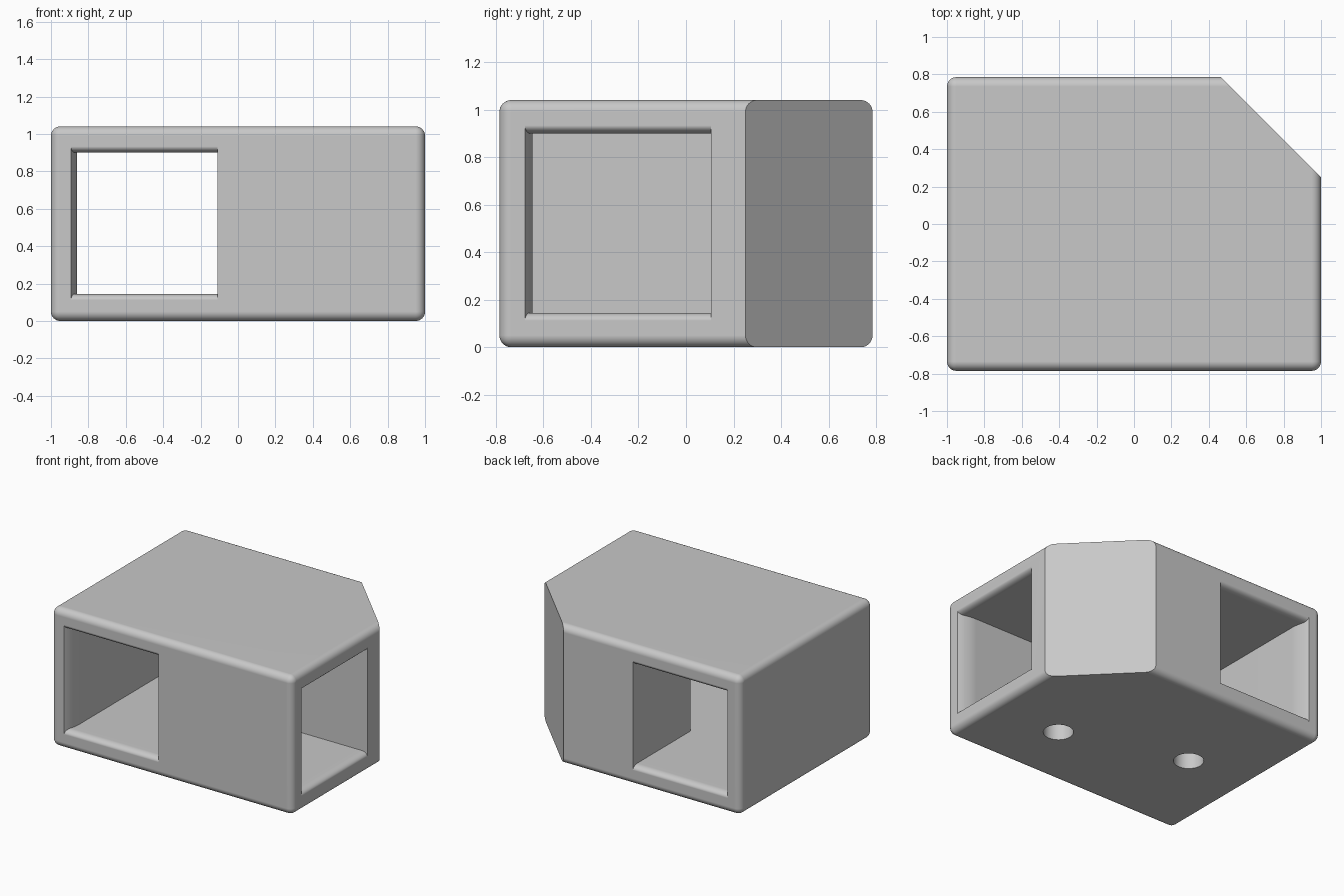
import bpy
import bmesh
import math
from mathutils import Vector

cube = bpy.data.objects.get("Cube")
if cube:
    bpy.data.objects.remove(cube, do_unlink=True)

W, D, H = 2.0, 1.57, 1.04          # outer size
FLOOR, CEILING = 0.145, 0.9        # inside heights
LIP, LIP_DEPTH = 0.033, 0.05       # rounded sill and lintel
FLARE, FLARE_DEPTH = 0.033, 0.14   # shallow flare of the outer jamb

grey = bpy.data.materials.new("plain grey")
grey.use_nodes = True
colour = (0.58, 0.58, 0.58, 1)
grey.diffuse_color = colour
grey.node_tree.nodes["Principled BSDF"].inputs["Base Color"].default_value = colour


def make_object(name, bm):
    bmesh.ops.recalc_face_normals(bm, faces=bm.faces)
    mesh = bpy.data.meshes.new(name)
    bm.to_mesh(mesh)
    bm.free()
    mesh.materials.append(grey)
    obj = bpy.data.objects.new(name, mesh)
    bpy.context.collection.objects.link(obj)
    return obj


def lip_profile():
    """Depth, jamb widening and sill widening from the mouth inwards."""
    depths = [LIP_DEPTH * (1 - math.cos(math.radians(a))) for a in range(0, 91, 10)]
    depths += [0.08, 0.11, FLARE_DEPTH]
    for d in depths:
        t = max(0, 1 - d / LIP_DEPTH)
        yield (d, FLARE * (1 - d / FLARE_DEPTH) ** 2,
               LIP * (1 - math.sqrt(max(0, 1 - t * t))))


def passage(name, low, high, sections, to_point):
    """Loft a rectangular passage through (position, jamb, lip) sections."""
    bm = bmesh.new()
    rings = []
    for pos, jamb, lip in sections:
        corners = [(low - jamb, FLOOR - lip), (high, FLOOR - lip),
                   (high, CEILING + lip), (low - jamb, CEILING + lip)]
        rings.append([bm.verts.new(to_point(pos, s, z)) for s, z in corners])
    for a, b in zip(rings, rings[1:]):
        for i in range(4):
            j = (i + 1) % 4
            bm.faces.new((a[i], a[j], b[j], b[i]))
    bm.faces.new(rings[0])
    bm.faces.new(rings[-1])
    return make_object(name, bm)


# Rounded block with one corner sliced off
bm = bmesh.new()
bmesh.ops.create_cube(bm, size=1)
for v in bm.verts:
    v.co = Vector((v.co.x * W, v.co.y * D, (v.co.z + 0.5) * H))
bmesh.ops.bevel(bm, geom=bm.edges[:], offset=0.05, segments=8, profile=0.5,
                affect='EDGES')
cut = bmesh.ops.bisect_plane(bm, geom=bm.verts[:] + bm.edges[:] + bm.faces[:],
                             plane_co=(1, 0.25, 0), plane_no=(1, 1, 0),
                             clear_outer=True)
rim = [e for e in cut["geom_cut"] if isinstance(e, bmesh.types.BMEdge)]
bmesh.ops.holes_fill(bm, edges=rim)
body = make_object("hollow_block", bm)

# Passage from front to back, flared at both mouths
lip = list(lip_profile())
front = [(-D / 2 + d, j, s) for d, j, s in lip]
front.insert(0, (-D / 2 - 0.1, FLARE, LIP))
back = [(-y, j, s) for y, j, s in reversed(front)]
cutters = [passage("through_passage_cutter", -0.86, -0.11, front + back,
                   lambda y, x, z: (x, y, z))]

# Passage from the side, joining the first one
side = [(W / 2 + 0.1, FLARE, LIP)] + [(W / 2 - d, j, s) for d, j, s in lip]
side.append((-0.45, 0, 0))
cutters.append(passage("side_passage_cutter", -0.645, 0.105, side,
                       lambda x, y, z: (x, y, z)))

# Two round holes through the floor
for x, y in ((-0.485, 0), (0.445, -0.27)):
    bm = bmesh.new()
    bmesh.ops.create_cone(bm, cap_ends=True, segments=48, radius1=0.103,
                          radius2=0.103, depth=0.6)
    bmesh.ops.translate(bm, vec=(x, y, 0), verts=bm.verts)
    cutters.append(make_object("floor_hole_cutter", bm))

bpy.ops.object.select_all(action='DESELECT')
body.select_set(True)
bpy.context.view_layer.objects.active = body
for cutter in cutters:
    cutter.hide_render = True
    mod = body.modifiers.new("cut", 'BOOLEAN')
    mod.operation = 'DIFFERENCE'
    mod.solver = 'EXACT'
    mod.object = cutter
    bpy.ops.object.modifier_apply(modifier=mod.name)
    bpy.data.objects.remove(cutter, do_unlink=True)

# Smooth rounded edges, flat faces
bpy.ops.object.shade_smooth_by_angle(angle=math.radians(30))
weighted = body.modifiers.new("flat faces", 'WEIGHTED_NORMAL')
weighted.keep_sharp = True
